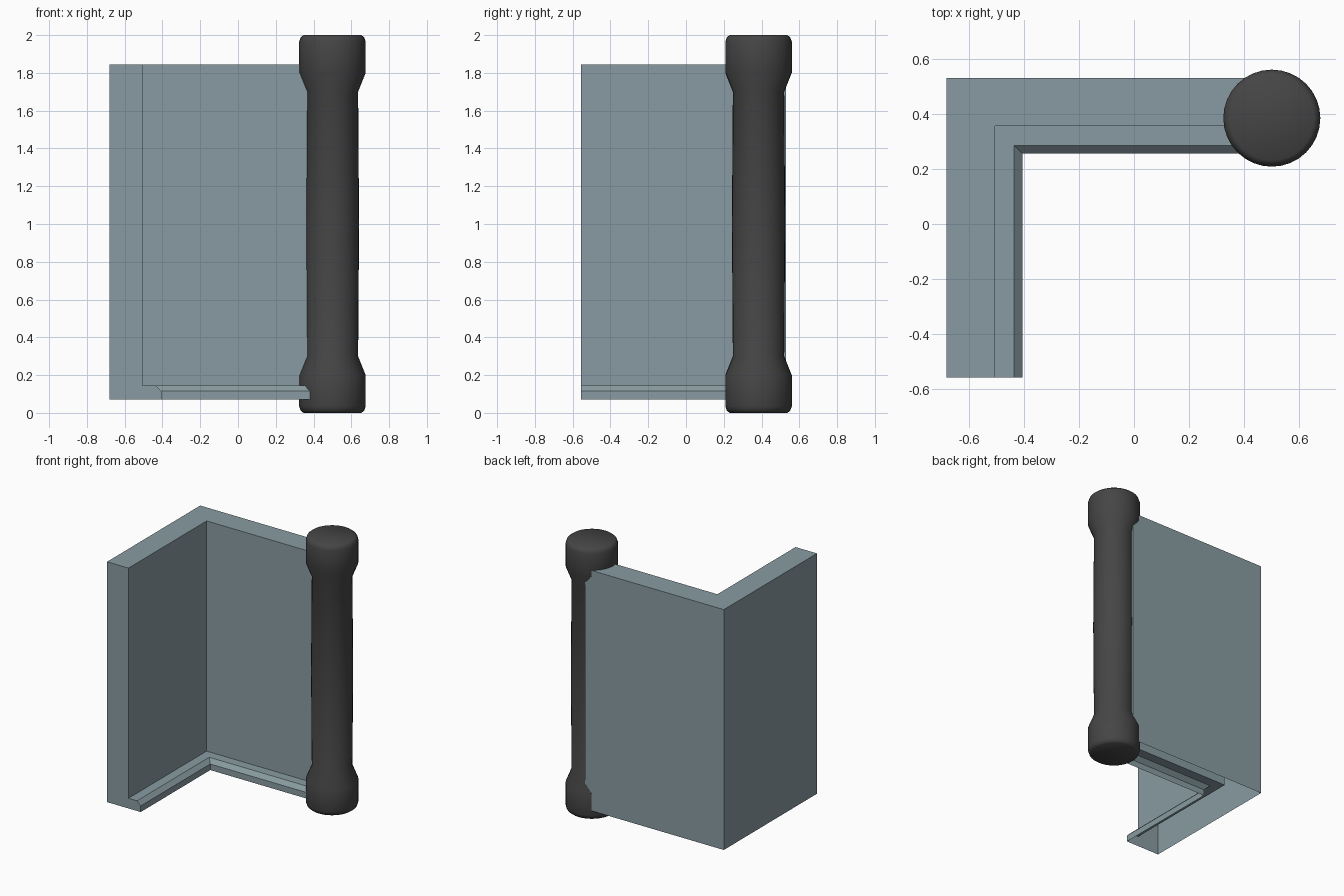
import bpy, bmesh, math

if "Cube" in bpy.data.objects:
    bpy.data.objects.remove(bpy.data.objects["Cube"])


def make_object(name, bm, color, smooth):
    mesh = bpy.data.meshes.new(name)
    bm.to_mesh(mesh)
    bm.free()
    for p in mesh.polygons:
        p.use_smooth = smooth
    mat = bpy.data.materials.new(name + "_material")
    mat.diffuse_color = color
    mat.use_nodes = True
    mat.node_tree.nodes["Principled BSDF"].inputs["Base Color"].default_value = mat.diffuse_color
    mesh.materials.append(mat)
    obj = bpy.data.objects.new(name, mesh)
    bpy.context.collection.objects.link(obj)
    return obj


# Corner wall: a hollow section (inward offset, z), open underneath, mitred along an L
section = [(0, 0.07), (0, 1.845), (0.175, 1.845), (0.175, 0.145),
           (0.245, 0.145), (0.275, 0.115), (0.275, 0.07)]
LEFT, FRONT, BACK, RIGHT = -0.68, -0.557, 0.53, 0.453
bm = bmesh.new()
start = [bm.verts.new((LEFT + d, FRONT, z)) for d, z in section]
corner = [bm.verts.new((LEFT + d, BACK - d, z)) for d, z in section]
end = [bm.verts.new((RIGHT, BACK - d, z)) for d, z in section]
for a, b in ((start, corner), (corner, end)):
    for j in range(len(section) - 1):
        bm.faces.new((a[j], a[j + 1], b[j + 1], b[j]))
bm.faces.new(start[::-1])
bm.faces.new(end)
make_object("corner_wall", bm, (0.25, 0.33, 0.36, 1), False)

# Round post: lower half profile (radius, z) mirrored about mid height and lathed
half = [(0.153, 0.0), (0.168, 0.012), (0.176, 0.035), (0.176, 0.2), (0.136, 0.3)]
profile = half + [(0.141, 1.0)] + [(r, 2 - z) for r, z in reversed(half)]
SIDES = 32
bm = bmesh.new()
rings = []
for r, z in profile:
    rings.append([bm.verts.new((0.5 + r * math.cos(2 * math.pi * i / SIDES),
                                0.384 + r * math.sin(2 * math.pi * i / SIDES), z))
                  for i in range(SIDES)])
for a, b in zip(rings, rings[1:]):
    for i in range(SIDES):
        k = (i + 1) % SIDES
        bm.faces.new((a[i], a[k], b[k], b[i]))
bm.faces.new(rings[0][::-1])
bm.faces.new(rings[-1])
make_object("post", bm, (0.06, 0.06, 0.06, 1), True)
